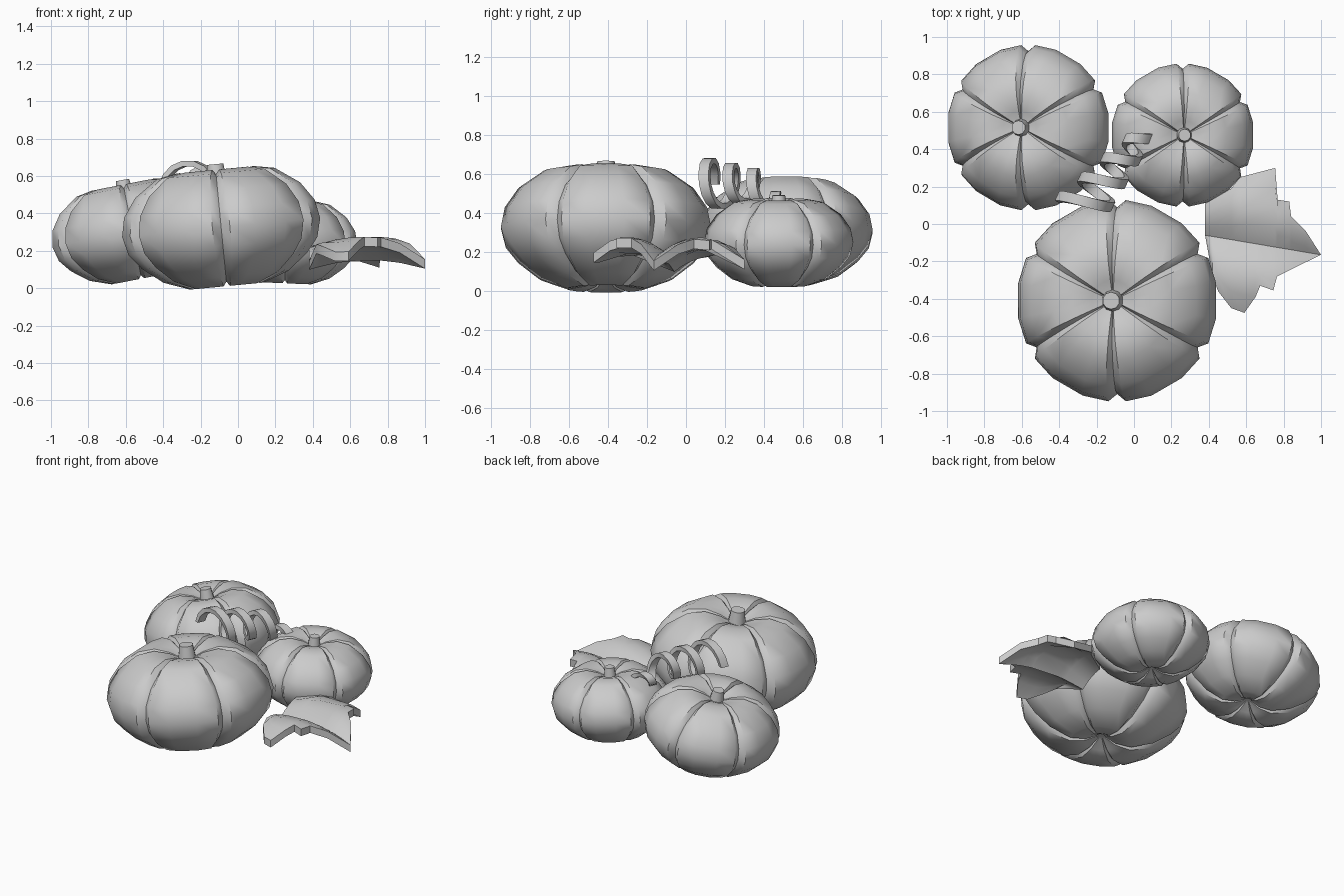
import bpy, bmesh, math
from mathutils import Matrix, Vector

cube = bpy.data.objects.get("Cube")
if cube:
    bpy.data.objects.remove(cube, do_unlink=True)

GREY = (0.6, 0.6, 0.6, 1.0)
mat = bpy.data.materials.new("plain grey")
mat.use_nodes = True
mat.diffuse_color = GREY
mat.node_tree.nodes["Principled BSDF"].inputs["Base Color"].default_value = GREY


def finish(name, bm, smooth=50, matrix=None):
    """Turn a bmesh into a shaded object."""
    bmesh.ops.recalc_face_normals(bm, faces=bm.faces[:])
    if matrix:
        bm.transform(matrix)
    mesh = bpy.data.meshes.new(name)
    bm.to_mesh(mesh)
    bm.free()
    mesh.materials.append(mat)
    ob = bpy.data.objects.new(name, mesh)
    bpy.context.collection.objects.link(ob)
    bpy.ops.object.select_all(action='DESELECT')
    ob.select_set(True)
    bpy.context.view_layer.objects.active = ob
    bpy.ops.object.shade_smooth_by_angle(angle=math.radians(smooth))
    return ob


def bridge(bm, a, b, closed=True):
    """Quads between two rows of vertices."""
    n = len(a)
    for i in range(n if closed else n - 1):
        j = (i + 1) % n
        bm.faces.new((a[i], a[j], b[j], b[i]))


# Pumpkin profile (radius, height), measured from the body centre
PROFILE = [(.04, .25), (.11, .285), (.21, .31), (.32, .29), (.45, .2),
           (.52, .1), (.54, 0), (.515, -.1), (.45, -.18), (.34, -.265),
           (.2, -.315), (.1, -.3), (.03, -.26)]
LOBES = 6
LOBE_STEPS = (0, 5, 20, 40, 55)   # degrees from groove to groove


def pumpkin(name, centre, scale, tilt):
    matrix = (Matrix.Translation(centre) @ Matrix.Rotation(math.radians(tilt), 4, 'Y')
              @ Matrix.Scale(scale, 4))
    # Lobed body with creased grooves
    bm = bmesh.new()
    rows = []
    for r, z in PROFILE:
        row = []
        for lobe in range(LOBES):
            for step in LOBE_STEPS:
                a = math.radians(30 + lobe * 60 + step)
                k = .925 if step == 0 else 1
                row.append(bm.verts.new((r * k * math.cos(a), r * k * math.sin(a), z * k)))
        rows.append(row)
    for a, b in zip(rows, rows[1:]):
        bridge(bm, a, b)
    bm.faces.new(rows[0])
    bm.faces.new(rows[-1])
    finish(name + "_body", bm, 50, matrix)
    # Short tapered stem
    bm = bmesh.new()
    bmesh.ops.create_cone(bm, cap_ends=True, segments=10, radius1=.06, radius2=.046,
                          depth=.1, matrix=Matrix.Translation((0, 0, .29)))
    finish(name + "_stem", bm, 40, matrix)


pumpkin("large_pumpkin", (-.09, -.41, .325), 1, -5.5)
pumpkin("medium_pumpkin", (-.565, .515, .305), .82, -11)
pumpkin("small_pumpkin", (.26, .475, .25), .71, 2.5)

# Curly tendril: a flat ribbon wound on a shrinking helix
bm = bmesh.new()
across = Vector((.91, -.41, 0))
axis = Vector((.41, .91, 0))
TURNS, STEPS = 3.4, 48
rows = []
for i in range(STEPS + 1):
    t = TURNS * i / STEPS
    a = t * math.tau
    radius = .145 - .025 * t
    hub = Vector((-.28 + .097 * t, .09 + .113 * t, .545 - .1 * max(0, t - 2.25)))
    out = -math.cos(a) * across + math.sin(a) * Vector((0, 0, 1))
    rows.append([bm.verts.new(hub + out * (radius + dr) + axis * da)
                 for dr, da in ((0, -.028), (0, .028), (-.03, .028), (-.03, -.028))])
for a, b in zip(rows, rows[1:]):
    bridge(bm, a, b)
bm.faces.new(rows[0])
bm.faces.new(rows[-1])
finish("curly_tendril", bm, 40)

# Leaf: each half runs from the midrib out to a toothed edge
BASE, TIP = Vector((.38, -.06)), Vector((1, -.165))
BACK_EDGE = [(.38, .11), (.52, .19), (.565, .25), (.755, .3), (.768, .13), (.83, .12),
             (.84, .04), (.92, -.04)]
FRONT_EDGE = [(.42, -.28), (.45, -.36), (.52, -.45), (.59, -.475), (.65, -.39),
              (.675, -.33), (.745, -.355), (.765, -.28), (.865, -.23)]


def leaf_point(p):
    """Lift a flat point onto the folded, drooping leaf surface."""
    rib_y = BASE.y + (TIP.y - BASE.y) * (p.x - BASE.x) / (TIP.x - BASE.x)
    v = abs(p.y - rib_y)
    return Vector((p.x, p.y, .2 + .8 * v - 2.1 * v * v - .5 * (p.x - .7) ** 2))


bm = bmesh.new()
for edge in (BACK_EDGE, FRONT_EDGE):
    rows = []
    for x, y in edge:
        rib = BASE.lerp(TIP, (x - BASE.x) / (TIP.x - BASE.x))
        rows.append([bm.verts.new(leaf_point(rib.lerp(Vector((x, y)), f / 4)))
                     for f in range(5)])
    for a, b in zip(rows, rows[1:]):
        bridge(bm, a, b, closed=False)
    tip = bm.verts.new(leaf_point(TIP))
    for a, b in zip(rows[-1], rows[-1][1:]):
        bm.faces.new((a, b, tip))
    if edge is FRONT_EDGE:
        base = bm.verts.new(leaf_point(BASE))
        for a, b in zip(rows[0], rows[0][1:]):
            bm.faces.new((a, b, base))
bmesh.ops.remove_doubles(bm, verts=bm.verts[:], dist=.0005)
bmesh.ops.recalc_face_normals(bm, faces=bm.faces[:])
if sum(f.normal.z for f in bm.faces) < 0:
    bmesh.ops.reverse_faces(bm, faces=bm.faces[:])
# Thickness: lower copy joined by a rim
top_faces = bm.faces[:]
under = bmesh.ops.extrude_face_region(bm, geom=top_faces, use_keep_orig=True)
lower = [g for g in under["geom"] if isinstance(g, bmesh.types.BMVert)]
bmesh.ops.translate(bm, verts=lower, vec=(0, 0, -.05))
finish("leaf", bm, 35)
